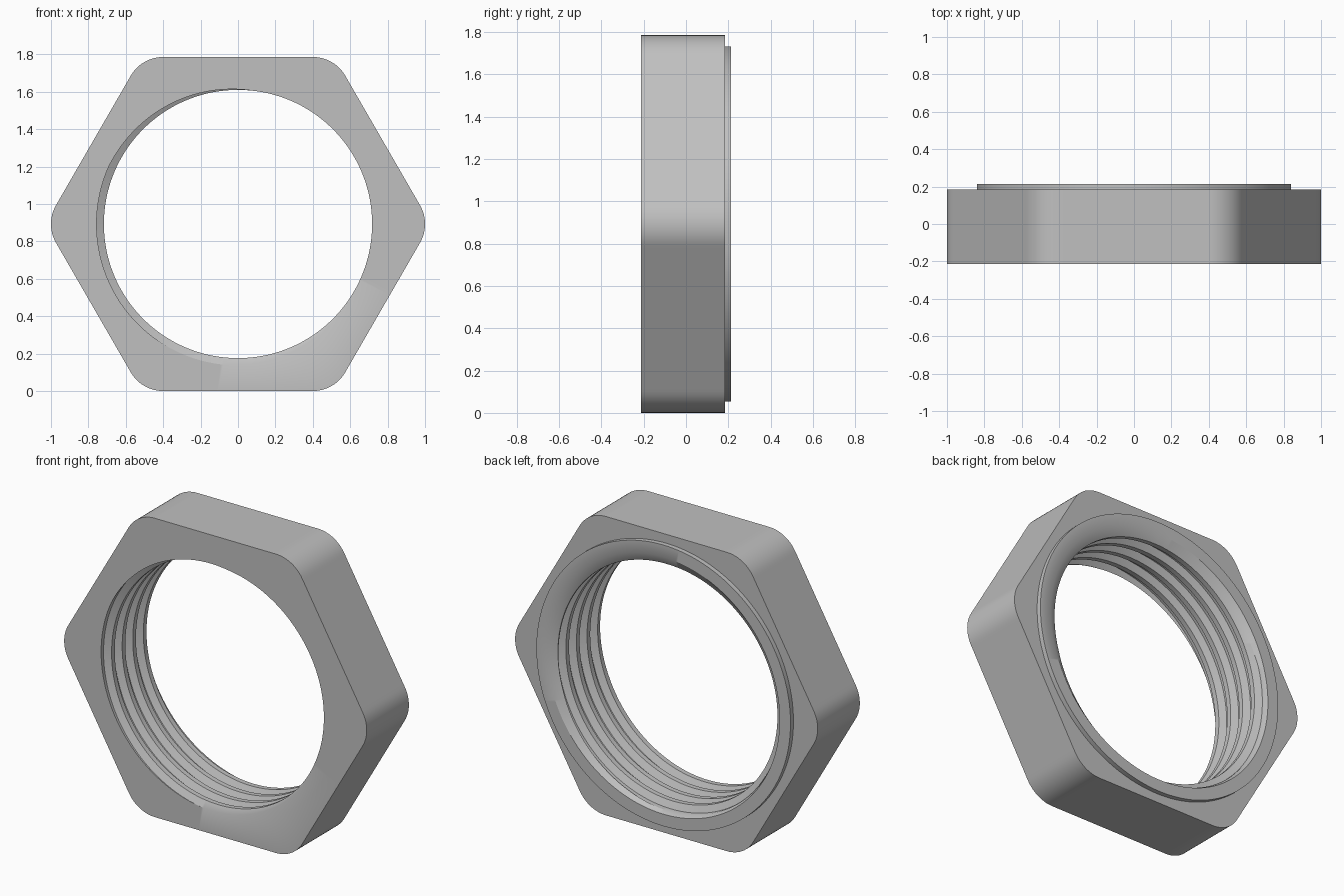
import bpy, bmesh, math

if "Cube" in bpy.data.objects:
    bpy.data.objects.remove(bpy.data.objects["Cube"])

APOTHEM, FILLET = 0.893, 0.2          # hexagon half height and corner rounding
FRONT, SHOULDER, BACK = -0.213, 0.185, 0.213
COLLAR_R, MOUTH_R = 0.84, 0.768
CREST_R, ROOT_R, PITCH = 0.717, 0.756, 0.1
STEPS = 360


def hex_radius(t):
    """Outline of the hexagon with rounded corners."""
    phi = abs((t + math.pi / 6) % (math.pi / 3) - math.pi / 6)
    d = (APOTHEM - FILLET) / math.cos(math.pi / 6)
    if phi < math.radians(5.87):
        return d * math.cos(phi) + math.sqrt(FILLET ** 2 - (d * math.sin(phi)) ** 2)
    return APOTHEM / math.cos(math.pi / 6 - phi)


def turn(t):
    return (t - math.radians(210)) / math.tau


def thread_radius(y, t):
    """Trapezoid thread: flat root, sloped flanks, flat crest."""
    u = ((y - FRONT) / PITCH + turn(t)) % 1.0
    u = min(u, 1 - u)
    k = min(max((u - 0.15) / 0.2, 0), 1)
    return ROOT_R + (CREST_R - ROOT_R) * k


def section(t):
    """Cross-section (radius, y) of the nut at one angle."""
    pts = []
    ys = [FRONT]
    for k in range(-2, 7):
        for u in (0.15, 0.35, 0.65, 0.85):
            y = FRONT + PITCH * (k + u - turn(t))
            ys.append(min(max(y, FRONT), SHOULDER))
    ys.append(SHOULDER)
    pts = [(thread_radius(y, t), y) for y in ys]
    h = hex_radius(t)
    # back mouth, raised collar, shoulder, hexagon side
    pts += [(MOUTH_R, BACK), (COLLAR_R, BACK), (COLLAR_R, SHOULDER),
            (h, SHOULDER), (h, FRONT)]
    return pts


# Sweep the section around the axis; the helix joins itself at the seam
bm = bmesh.new()
columns = []
for i in range(STEPS + 1):
    t = math.tau * i / STEPS
    columns.append([bm.verts.new((r * math.cos(t), y, APOTHEM + r * math.sin(t)))
                    for r, y in section(t)])
for a, b in zip(columns, columns[1:]):
    n = len(a)
    for j in range(n):
        k = (j + 1) % n
        bm.faces.new((a[j], a[k], b[k], b[j]))
bmesh.ops.remove_doubles(bm, verts=bm.verts[:], dist=1e-5)
bmesh.ops.recalc_face_normals(bm, faces=bm.faces[:])

mesh = bpy.data.meshes.new("hex_nut")
bm.to_mesh(mesh)
bm.free()
nut = bpy.data.objects.new("hex_nut", mesh)
bpy.context.collection.objects.link(nut)

# Plain grey metal
grey = bpy.data.materials.new("grey_metal")
grey.diffuse_color = (0.53, 0.53, 0.53, 1)
grey.use_nodes = True
grey.node_tree.nodes["Principled BSDF"].inputs["Base Color"].default_value = grey.diffuse_color
mesh.materials.append(grey)

bpy.context.view_layer.objects.active = nut
nut.select_set(True)
bpy.ops.object.shade_smooth_by_angle(angle=math.radians(30))
